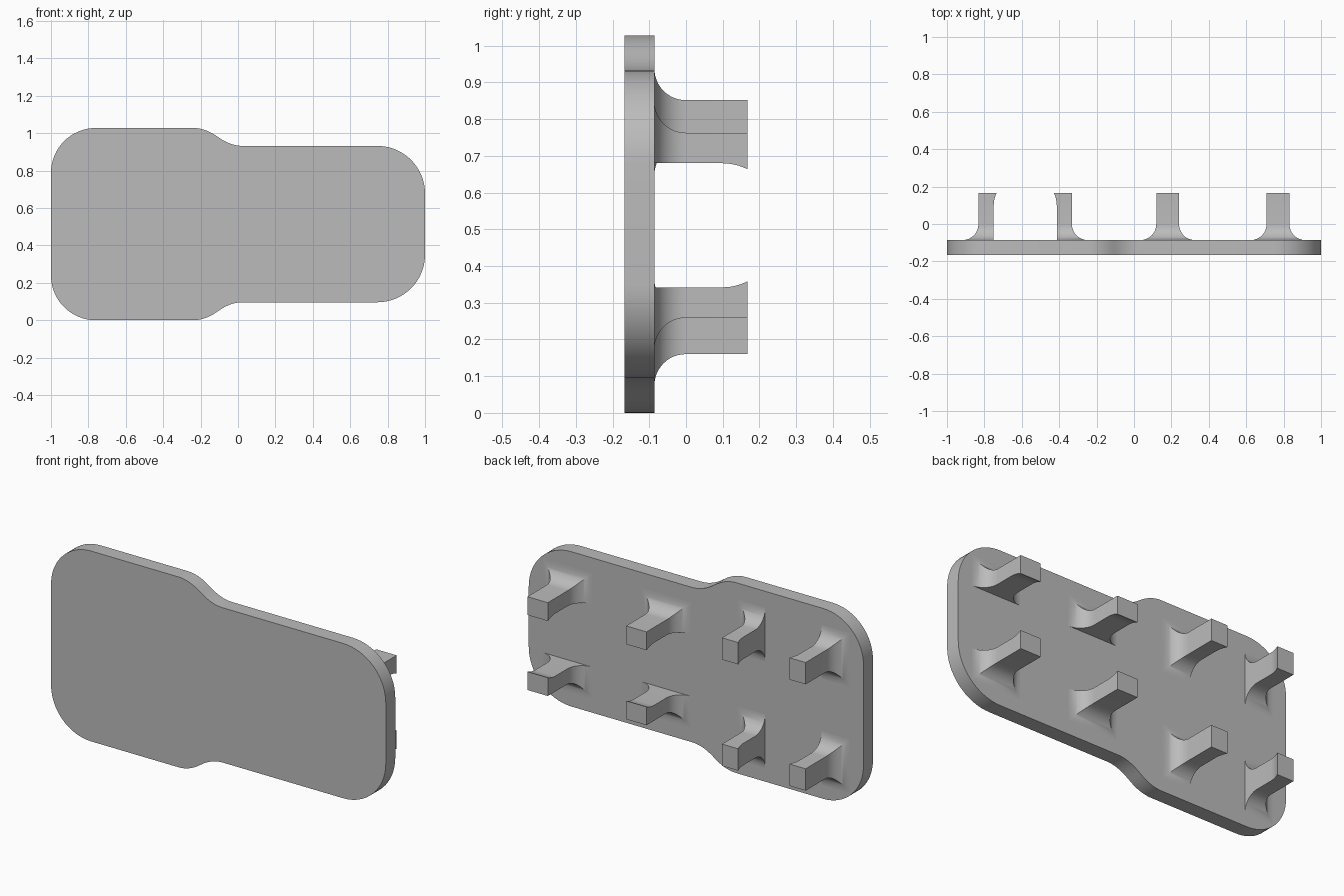
import bpy, bmesh, math

if "Cube" in bpy.data.objects:
    bpy.data.objects.remove(bpy.data.objects["Cube"])

FRONT, BACK, TIP = -0.167, -0.086, 0.167   # plate front, plate back, peg ends
MID = 0.514                                # height of the symmetry line
FILLET = 0.085
FLARE_START, FLARE = 0.1, 0.016

grey = bpy.data.materials.new("plain_grey")
grey.use_nodes = True
grey.diffuse_color = (0.5, 0.5, 0.5, 1)
grey.node_tree.nodes["Principled BSDF"].inputs["Base Color"].default_value = (0.5, 0.5, 0.5, 1)


def finish(name, bm):
    bmesh.ops.recalc_face_normals(bm, faces=bm.faces)
    mesh = bpy.data.meshes.new(name)
    bm.to_mesh(mesh)
    bm.free()
    mesh.materials.append(grey)
    obj = bpy.data.objects.new(name, mesh)
    bpy.context.collection.objects.link(obj)
    bpy.ops.object.select_all(action="DESELECT")
    obj.select_set(True)
    bpy.context.view_layer.objects.active = obj
    bpy.ops.object.shade_smooth_by_angle(angle=math.radians(30))


def loft(name, rings):
    """Skin a list of matching closed rings and cap both ends."""
    bm = bmesh.new()
    loops = [[bm.verts.new(p) for p in ring] for ring in rings]
    for a, b in zip(loops, loops[1:]):
        for i in range(len(a)):
            j = (i + 1) % len(a)
            bm.faces.new((a[i], a[j], b[j], b[i]))
    bm.faces.new(loops[0])
    bm.faces.new(loops[-1])
    finish(name, bm)


def corner(cx, cz, r, start, steps=16):
    """Quarter circle running clockwise from the start angle."""
    return [(cx + r * math.cos(start - math.pi / 2 * i / steps),
             cz + r * math.sin(start - math.pi / 2 * i / steps)) for i in range(steps + 1)]


def shoulder(x0, x1, z0, z1, steps=16):
    """S-curve of two matched bends, stepping from the wide to the narrow end."""
    pts = []
    for i in range(steps + 1):
        t = i / steps
        s = 2 * t * t if t < 0.5 else 1 - 2 * (1 - t) ** 2
        pts.append((x0 + (x1 - x0) * t, z0 + (z1 - z0) * s))
    return pts


# Plate: upper half of the outline, mirrored to the lower half
WIDE, NARROW = 0.514, 0.418
half = corner(-0.76, WIDE - 0.24, 0.24, math.pi)
half += shoulder(-0.24, 0.025, WIDE, NARROW)
half += corner(0.745, NARROW - 0.255, 0.255, math.pi / 2)
outline = half + [(x, -z) for x, z in reversed(half)]
loft("plate", [[(x, y, MID + z) for x, z in outline] for y in (FRONT, BACK)])


def peg(name, x0, x1, z0, z1, inner):
    """Peg with a filleted root on three sides and a flared lip on the inner side."""
    stations = []
    for i in range(13):
        a = math.pi / 2 * i / 12
        stations.append((BACK + FILLET * (1 - math.cos(a)), FILLET * (1 - math.sin(a)), 0))
    for i in range(7):
        t = i / 6
        stations.append((FLARE_START + (TIP - FLARE_START) * t, 0, FLARE * t * t))
    rings = []
    for y, root, lip in stations:
        off = {s: lip if s == inner else root for s in ("left", "right", "top", "bottom")}
        l, r = x0 - off["right"], x1 + off["left"]
        b, t = z0 - off["bottom"], z1 + off["top"]
        rings.append([(l, y, b), (r, y, b), (r, y, t), (l, y, t)])
    loft(name, rings)


# Pegs on the wide end gripping sideways, and on the narrow end gripping up and down
for row, sign in (("upper", 1), ("lower", -1)):
    lo, hi = sorted((sign * 0.228, sign * 0.346))
    c = MID - 0.008
    peg(row + "_outer_side_peg", -0.832, -0.75, c + lo, c + hi, "left")
    peg(row + "_inner_side_peg", -0.413, -0.332, c + lo, c + hi, "right")
    lo, hi = sorted((sign * 0.169, sign * 0.252))
    c = MID - 0.003
    for place, x in (("middle", 0.18), ("end", 0.77)):
        peg(row + "_" + place + "_peg", x - 0.061, x + 0.061, c + lo, c + hi,
            "bottom" if sign > 0 else "top")
